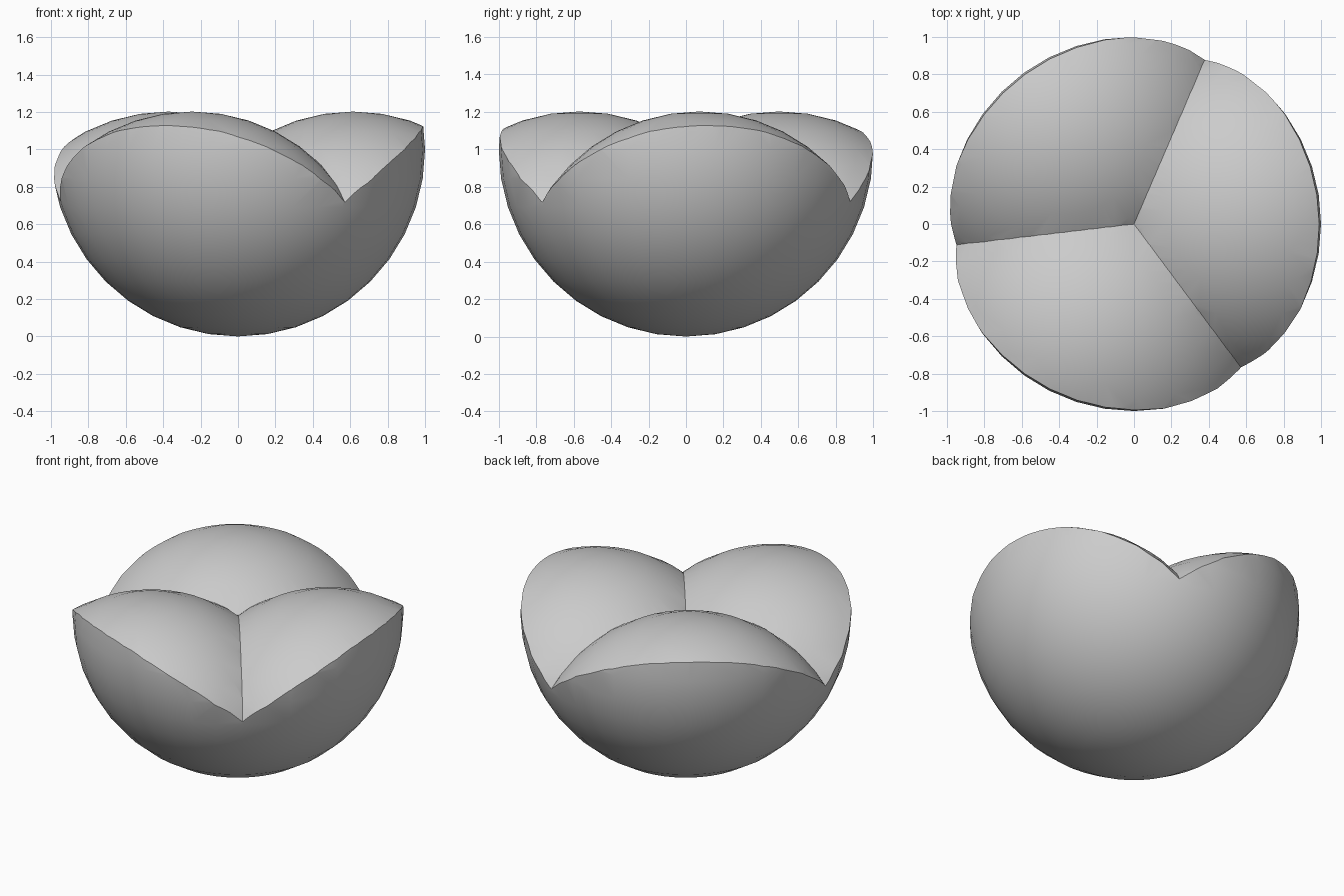
import bpy
from math import cos, sin, radians

if "Cube" in bpy.data.objects:
    bpy.data.objects.remove(bpy.data.objects["Cube"])


def ball(name, radius, location):
    bpy.ops.mesh.primitive_uv_sphere_add(segments=40, ring_count=20, radius=radius, location=location)
    obj = bpy.context.object
    obj.name = name
    return obj


def boolean(target, other, operation):
    mod = target.modifiers.new(operation.lower(), 'BOOLEAN')
    mod.operation = operation
    mod.solver = 'EXACT'
    mod.object = other
    bpy.context.view_layer.objects.active = target
    bpy.ops.object.modifier_apply(modifier=mod.name)
    bpy.data.objects.remove(other, do_unlink=True)


# three overlapping domes that shape the top
domes = [ball("dome", 0.98, (0.62 * cos(radians(a)), 0.62 * sin(radians(a)), 0.222))
         for a in (6.7, 126.7, 246.7)]
boolean(domes[0], domes[1], 'UNION')
boolean(domes[0], domes[2], 'UNION')

# round bowl body, trimmed by the domes
body = ball("three_lobed_body", 1.0, (0, 0, 1.0))
boolean(body, domes[0], 'INTERSECT')

# smooth surfaces with sharp rim and valleys
bpy.ops.object.select_all(action='DESELECT')
body.select_set(True)
bpy.context.view_layer.objects.active = body
bpy.ops.object.shade_smooth_by_angle(angle=radians(30))
